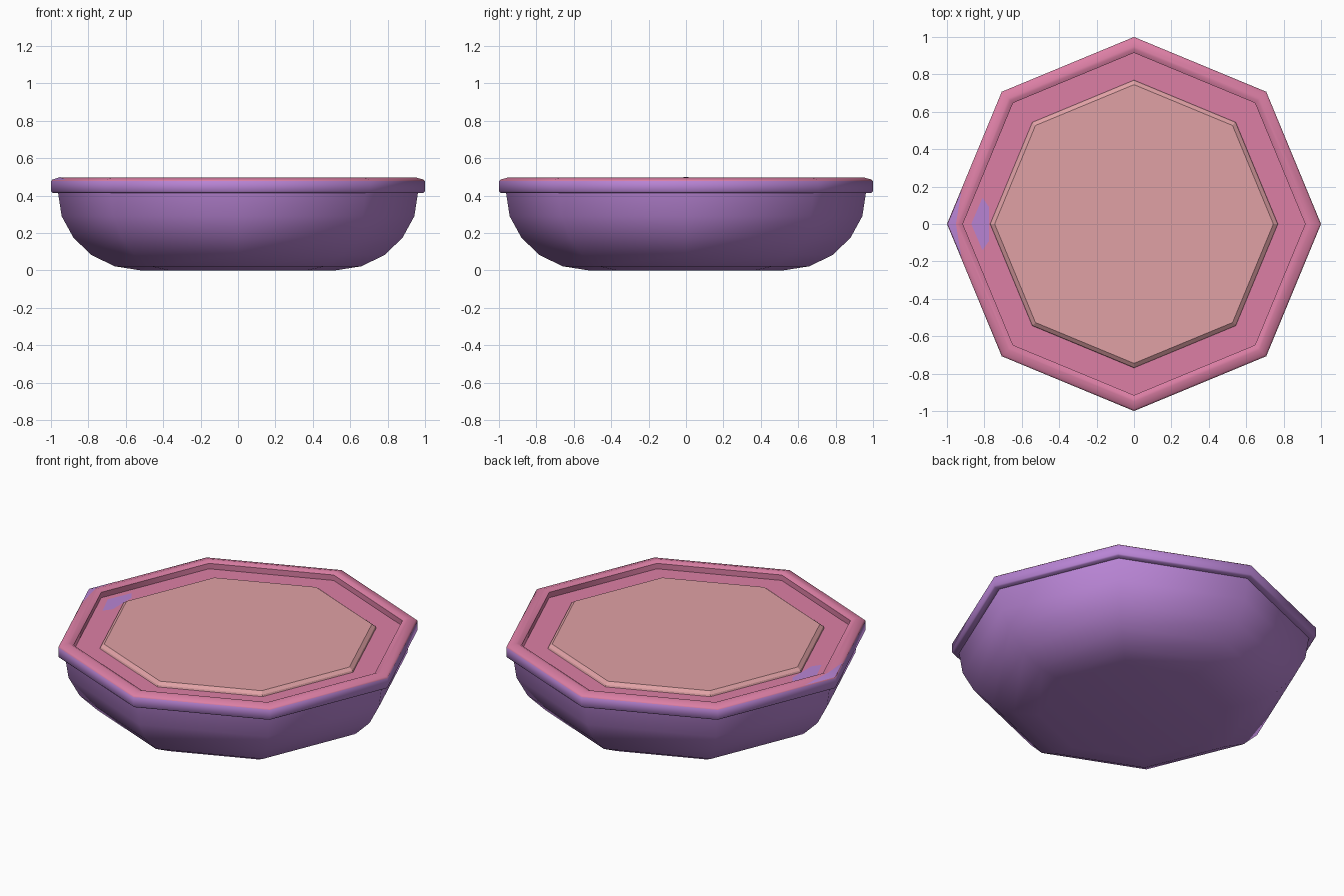
import bpy, math

if "Cube" in bpy.data.objects:
    bpy.data.objects.remove(bpy.data.objects["Cube"])

def srgb(r, g, b):
    f = lambda c: (c / 255 / 12.92) if c < 10 else ((c / 255 + 0.055) / 1.055) ** 2.4
    return (f(r), f(g), f(b), 1)

def material(name, rgb):
    m = bpy.data.materials.new(name)
    m.diffuse_color = srgb(*rgb)
    m.use_nodes = True
    m.node_tree.nodes["Principled BSDF"].inputs["Base Color"].default_value = m.diffuse_color
    return m

PURPLE = material("purple", (184, 132, 212))
PINK = material("pink", (220, 127, 165))
SALMON = material("salmon", (224, 161, 165))
SIDES = 8

def finish(name, verts, faces, mats, angle=55):
    me = bpy.data.meshes.new(name)
    me.from_pydata(verts, [], faces)
    ob = bpy.data.objects.new(name, me)
    bpy.context.collection.objects.link(ob)
    for m in mats:
        me.materials.append(m)
    bpy.ops.object.select_all(action='DESELECT')
    ob.select_set(True)
    bpy.context.view_layer.objects.active = ob
    bpy.ops.object.shade_smooth_by_angle(angle=math.radians(angle))
    return ob

def lathe(name, profile, mats, cap_bottom=False, cap_top=False, angle=55):
    """Turn an (r, z) profile around z with octagonal sides."""
    verts = [(r * math.cos(j * math.tau / SIDES), r * math.sin(j * math.tau / SIDES), z)
             for r, z in profile for j in range(SIDES)]
    faces = []
    for i in range(len(profile) - 1):
        for j in range(SIDES):
            k = (j + 1) % SIDES
            a, b = i * SIDES, (i + 1) * SIDES
            faces.append((a + j, a + k, b + k, b + j))
    if cap_bottom:
        faces.append(tuple(reversed(range(SIDES))))
    if cap_top:
        n = (len(profile) - 1) * SIDES
        faces.append(tuple(range(n, n + SIDES)))
    return finish(name, verts, faces, mats, angle)

# Rounded dish body
lathe("dish", [(0.52, 0), (0.66, 0.022), (0.785, 0.083), (0.88, 0.175),
               (0.943, 0.29), (0.963, 0.42)], [PURPLE], cap_bottom=True)

# Rim: purple outer band, pink top and inner wall
rim = lathe("rim", [(0.955, 0.415), (0.993, 0.415), (1.0, 0.422), (1.0, 0.478), (0.99, 0.486),
                    (0.95, 0.497), (0.935, 0.495), (0.915, 0.485), (0.915, 0.45)], [PURPLE, PINK])
for p in rim.data.polygons:
    p.material_index = 1 if p.center.z > 0.479 or p.center.xy.length < 0.86 and p.center.z > 0.45 else 0

# Flat crust ring and raised filling with bevelled edge
lathe("crust", [(0.92, 0.452), (0.76, 0.452)], [PINK])
lathe("filling", [(0.77, 0.45), (0.765, 0.462), (0.745, 0.477)], [SALMON], cap_top=True, angle=25)

# Purple patches on the left of the crust and the rim
finish("crust_patch", [(-0.775, 0, 0.455), (-0.775, -0.09, 0.455), (-0.81, -0.14, 0.455),
                       (-0.87, 0, 0.455), (-0.81, 0.14, 0.455), (-0.775, 0.09, 0.455)],
       [(5, 4, 3, 2, 1, 0)], [PURPLE])
finish("rim_patch", [(-0.997, 0, 0.484), (-0.922, 0.18, 0.484), (-0.952, 0, 0.499),
                     (-0.922, -0.18, 0.484)], [(0, 2, 1), (0, 3, 2)], [PURPLE])
